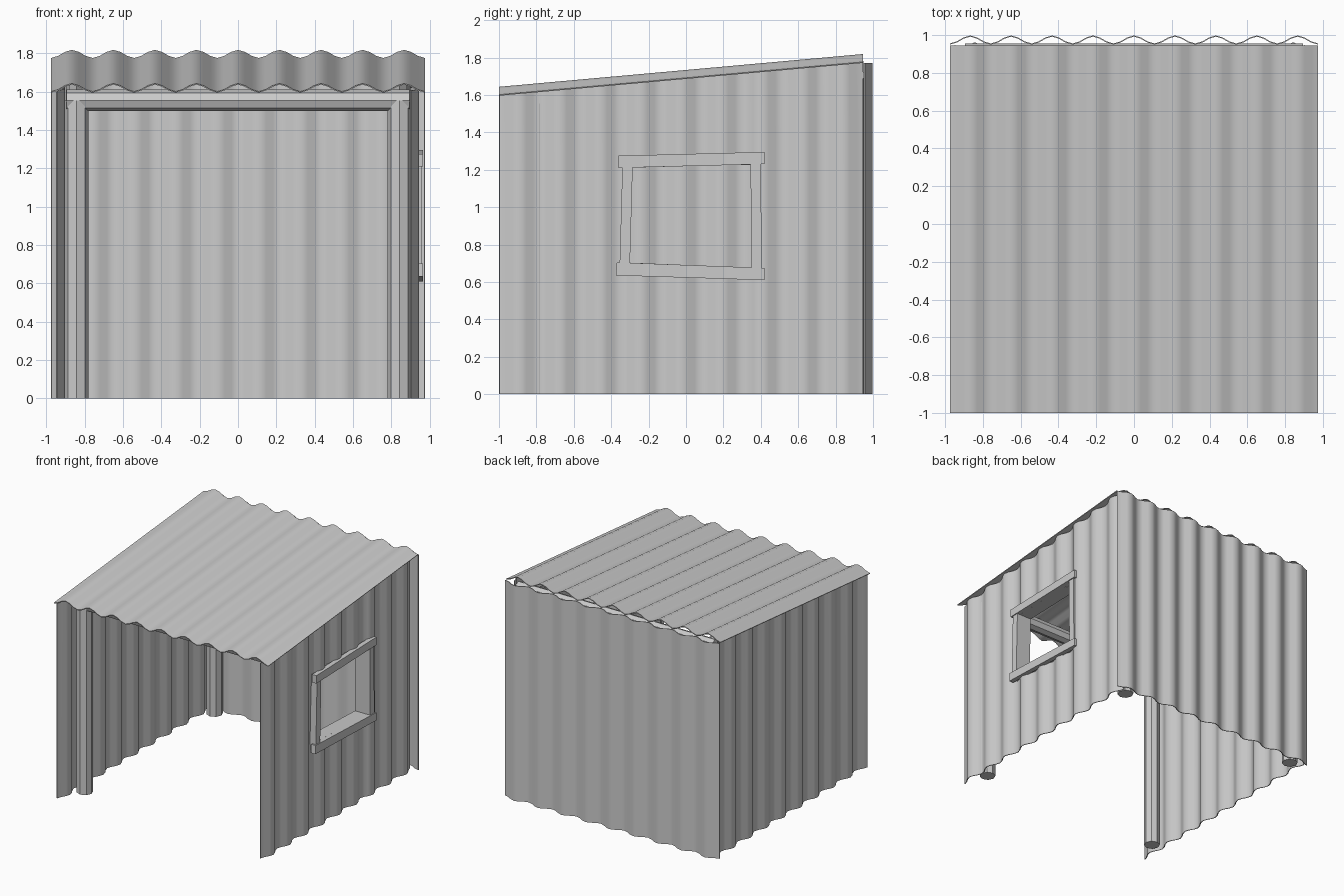
import bpy, bmesh, math
from mathutils import Vector

if "Cube" in bpy.data.objects:
    bpy.data.objects.remove(bpy.data.objects["Cube"])

PERIODS, SEG = 9, 6
HALF = 0.975
AMP = 0.021
SLOPE = 0.09

metal = bpy.data.materials.new("plain grey")
metal.diffuse_color = (0.6, 0.6, 0.6, 1)
metal.use_nodes = True
metal.node_tree.nodes["Principled BSDF"].inputs["Base Color"].default_value = metal.diffuse_color


def finish(name, bm, smooth=None):
    bmesh.ops.recalc_face_normals(bm, faces=bm.faces[:])
    me = bpy.data.meshes.new(name)
    bm.to_mesh(me)
    bm.free()
    me.materials.append(metal)
    ob = bpy.data.objects.new(name, me)
    bpy.context.collection.objects.link(ob)
    if smooth:
        bpy.ops.object.select_all(action='DESELECT')
        ob.select_set(True)
        bpy.context.view_layer.objects.active = ob
        bpy.ops.object.shade_smooth_by_angle(angle=math.radians(smooth))
    return ob


def roof_z(y):
    return 1.60 + SLOPE * (y + 1)


def sheet(name, point, hole=None):
    """Corrugated sheet: point(t, wave, end) with t in -1..1, end 0 or 1."""
    bm = bmesh.new()
    n = PERIODS * SEG
    rows = []
    for i in range(n + 1):
        wave = -AMP * math.cos(2 * math.pi * i / SEG)
        rows.append([bm.verts.new(point(-1 + 2 * i / n, wave, e)) for e in (0, 1)])
    for a, b in zip(rows, rows[1:]):
        bm.faces.new((a[0], b[0], b[1], a[1]))
    if hole:
        y0, y1, z0, z1 = hole
        for co, no in (((0, y0, 0), (0, 1, 0)), ((0, y1, 0), (0, 1, 0)),
                       ((0, 0, z0), (0, 0, 1)), ((0, 0, z1), (0, 0, 1))):
            bmesh.ops.bisect_plane(bm, geom=bm.verts[:] + bm.edges[:] + bm.faces[:],
                                   plane_co=co, plane_no=no)
        inside = []
        for f in bm.faces:
            c = f.calc_center_median()
            if y0 < c.y < y1 and z0 < c.z < z1:
                inside.append(f)
        bmesh.ops.delete(bm, geom=inside, context='FACES')
    bmesh.ops.recalc_face_normals(bm, faces=bm.faces[:])
    bmesh.ops.solidify(bm, geom=bm.faces[:], thickness=0.006)
    return finish(name, bm, 35)


# Corrugated roof and walls
def roof_point(t, w, e):
    y = -1 + 1.945 * e
    return Vector((HALF * t, y, roof_z(y) + 0.0225 + w))


def side_point(centre):
    # both side walls share the same wave, simply shifted along x
    def point(t, w, e):
        y = -0.0255 + 0.9725 * t
        return Vector((centre + w, y, e * (roof_z(y) + 0.005)))
    return point


sheet("roof", roof_point)
sheet("back_wall", lambda t, w, e: Vector((HALF * t, 0.977 + w, 1.77 * e)))
sheet("left_wall", side_point(-0.93))
sheet("right_wall", side_point(0.924), hole=(-0.315, 0.36, 0.67, 1.225))


# Eight-sided poles
def pole(name, a, b, r):
    a, b = Vector(a), Vector(b)
    d = b - a
    bm = bmesh.new()
    bmesh.ops.create_cone(bm, cap_ends=True, segments=8, radius1=r, radius2=r, depth=d.length)
    bmesh.ops.rotate(bm, verts=bm.verts[:], matrix=d.to_track_quat('Z', 'Y').to_matrix())
    bmesh.ops.translate(bm, verts=bm.verts[:], vec=(a + b) / 2)
    finish(name, bm)


PX, FY, BY, FZ, BZ = 0.843, -0.785, 0.9, 1.555, 1.705
for side, label in ((-1, "left"), (1, "right")):
    pole("front_post_" + label, (side * PX, FY, 0), (side * PX, FY, FZ), 0.062)
    pole("back_post_" + label, (side * PX, BY, 0), (side * PX, BY, BZ), 0.062)
    pole("side_beam_" + label, (side * PX, FY, FZ), (side * PX, BY, BZ), 0.054)
pole("front_beam", (-0.895, FY, FZ), (0.895, FY, FZ), 0.056)
pole("back_beam", (-0.895, BY, BZ), (0.895, BY, BZ), 0.055)


# Window frame: boards drawn as (y, z) outlines, given a depth along x
def board(name, pts, x0, x1):
    bm = bmesh.new()
    lo = [bm.verts.new((x0, y, z)) for y, z in pts]
    hi = [bm.verts.new((x1, y, z)) for y, z in pts]
    bm.faces.new(lo)
    bm.faces.new(hi)
    for i in range(4):
        j = (i + 1) % 4
        bm.faces.new((lo[i], lo[j], hi[j], hi[i]))
    finish(name, bm)


IN, OUT = 0.82, 0.965
board("window_top", [(-0.36, 1.21), (0.42, 1.23), (0.42, 1.295), (-0.36, 1.275)], 0.925, OUT)
board("window_sill", [(-0.375, 0.635), (0.42, 0.61), (0.42, 0.675), (-0.37, 0.705)], 0.925, OUT)
board("window_front_jamb", [(-0.355, 0.69), (-0.30, 0.69), (-0.285, 1.22), (-0.34, 1.22)], IN, OUT - 0.008)
board("window_back_jamb", [(0.35, 0.67), (0.405, 0.67), (0.40, 1.235), (0.345, 1.235)], IN, OUT - 0.008)
board("window_inner_top", [(-0.34, 1.21), (0.40, 1.23), (0.40, 1.28), (-0.34, 1.265)], IN, 0.93)
board("window_inner_sill", [(-0.35, 0.645), (0.40, 0.62), (0.40, 0.675), (-0.35, 0.705)], IN, 0.93)
